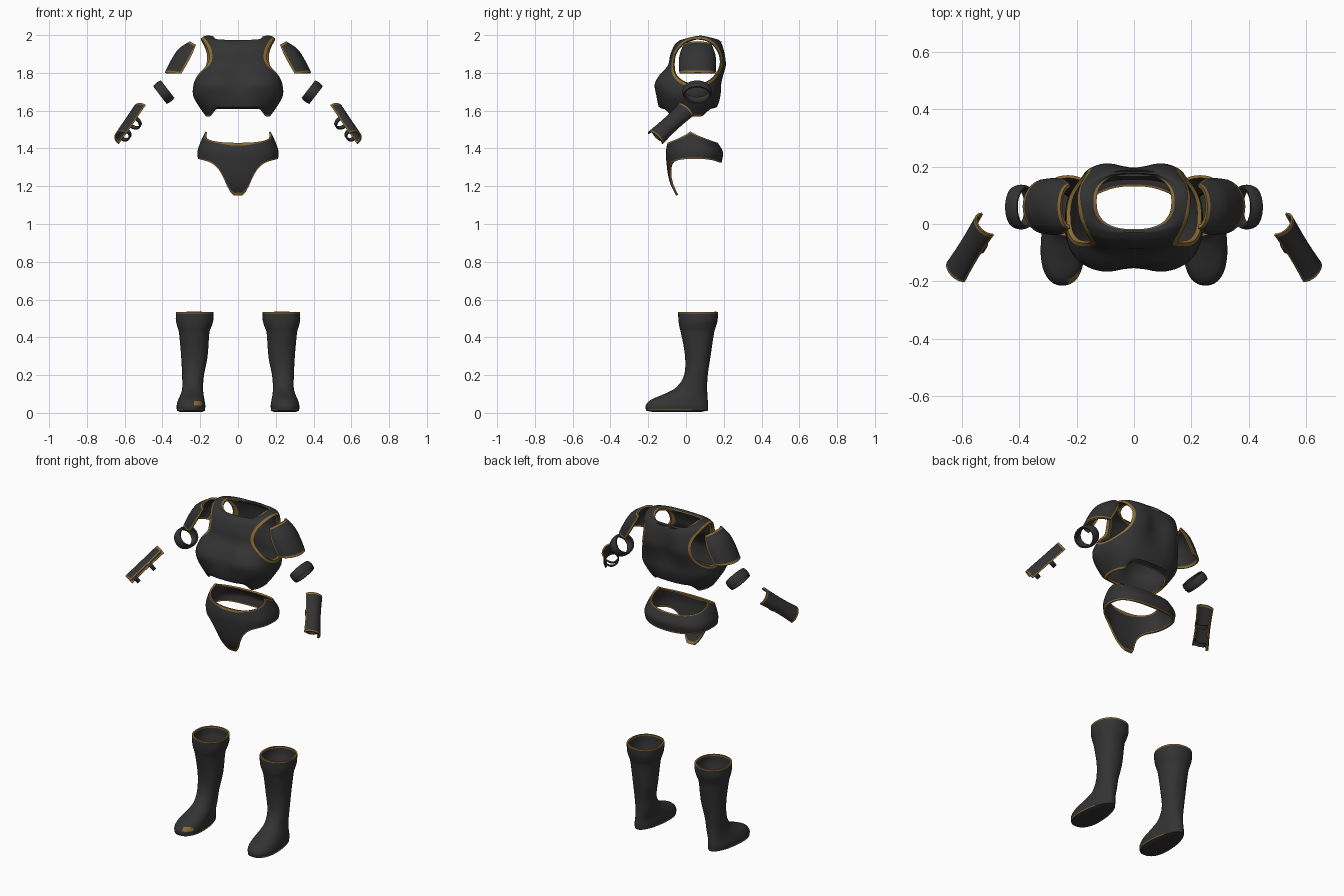
import bpy, bmesh, math
from mathutils import Vector

if "Cube" in bpy.data.objects:
    bpy.data.objects.remove(bpy.data.objects["Cube"])


def material(name, rgb):
    m = bpy.data.materials.new(name)
    m.diffuse_color = (*rgb, 1)
    m.use_nodes = True
    m.node_tree.nodes["Principled BSDF"].inputs["Base Color"].default_value = m.diffuse_color
    return m


DARK = material("dark_leather", (0.033, 0.033, 0.034))
GOLD = material("gold_trim", (0.25, 0.145, 0.035))


def spline(rows, x):
    """Smooth lookup through rows of (parameter, values...)."""
    x = min(max(x, rows[0][0]), rows[-1][0])
    i = max(k for k in range(len(rows) - 1) if rows[k][0] <= x)
    a, b = rows[i], rows[i + 1]
    p, n = rows[max(i - 1, 0)], rows[min(i + 2, len(rows) - 1)]
    h = b[0] - a[0]
    t = (x - a[0]) / h
    out = []
    for j in range(1, len(a)):
        ma = (b[j] - p[j]) / (b[0] - p[0]) * h
        mb = (n[j] - a[j]) / (n[0] - a[0]) * h
        out.append((2*t**3 - 3*t*t + 1) * a[j] + (t**3 - 2*t*t + t) * ma
                   + (3*t*t - 2*t**3) * b[j] + (t**3 - t*t) * mb)
    return out


def oval(ang, hw, yf, yb, e=2.0):
    """Point on a superellipse; angle 0 faces the front."""
    s, c = math.sin(ang), math.cos(ang)
    sx = math.copysign(abs(s) ** (2 / e), s)
    cy = math.copysign(abs(c) ** (2 / e), c)
    return hw * sx, (yf + yb) / 2 - (yb - yf) / 2 * cy


def apply_all(ob):
    bpy.ops.object.select_all(action='DESELECT')
    ob.select_set(True)
    bpy.context.view_layer.objects.active = ob
    for m in list(ob.modifiers):
        bpy.ops.object.modifier_apply(modifier=m.name)


def smooth(ob):
    apply_all(ob)
    bpy.ops.object.shade_smooth_by_angle(angle=math.radians(40))


def new_object(name, bm):
    me = bpy.data.meshes.new(name)
    bm.to_mesh(me)
    bm.free()
    ob = bpy.data.objects.new(name, me)
    bpy.context.collection.objects.link(ob)
    me.materials.append(DARK)
    me.materials.append(GOLD)
    return ob


def shell(name, f, nu, nv, closed=True, thick=0.012, trim=(0, 0, 0),
          rim=True, mirror=False):
    """Sheet f(u, v), given thickness; trim = gold border at sides, start, end."""
    tu, t0, t1 = trim

    def steps(n, a, b):
        inner = [k / n for k in range(1, n)]
        return [0] + ([a] if a else []) + inner + ([1 - b] if b else []) + [1]
    us = [k / nu for k in range(nu)] if closed else steps(nu, tu, tu)
    vs = steps(nv, t0, t1)
    bm = bmesh.new()
    g = [[bm.verts.new(f(u, v)) for u in us] for v in vs]
    cols = len(us) if closed else len(us) - 1
    for r in range(len(vs) - 1):
        for c in range(cols):
            d = (c + 1) % len(us)
            face = bm.faces.new((g[r][c], g[r][d], g[r + 1][d], g[r + 1][c]))
            gold = (t0 and r == 0) or (t1 and r == len(vs) - 2)
            gold = gold or (tu and not closed and c in (0, cols - 1))
            face.material_index = 1 if gold else 0
    bmesh.ops.remove_doubles(bm, verts=bm.verts, dist=0.0003)
    bmesh.ops.recalc_face_normals(bm, faces=bm.faces)
    ob = new_object(name, bm)
    if mirror:
        m = ob.modifiers.new("mirror", 'MIRROR')
        m.use_mirror_merge = False
    s = ob.modifiers.new("thickness", 'SOLIDIFY')
    s.thickness = thick
    s.offset = -1
    s.material_offset_rim = 1 if rim else 0
    return ob


# Chest armour: step, z, half width, front y, back y, squareness
CHEST = [(0, 1.57, .17, -.125, .135, 2.4), (1, 1.62, .205, -.145, .165, 2.5),
         (2, 1.68, .238, -.162, .185, 2.7), (3, 1.74, .235, -.174, .192, 2.9),
         (4, 1.79, .22, -.147, .205, 3), (5, 1.84, .205, -.10, .219, 3.1),
         (6, 1.90, .20, -.083, .211, 3.1), (7, 1.95, .20, -.06, .195, 2.9),
         (8, 1.983, .195, -.035, .18, 2.7), (9, 1.997, .168, -.027, .177, 2.5),
         (10, 1.995, .13, -.018, .175, 2.5)]


def chest(u, v):
    ang = u * math.tau
    i = v * 10
    z, hw, yf, yb, e = spline(CHEST, i)
    x, y = oval(ang, hw, yf, yb, e)
    mid = math.exp(-(x / .065) ** 2)
    if y < 0:
        y += .03 * mid * math.exp(-((z - 1.76) / .07) ** 2)
    else:
        y -= .026 * mid * math.exp(-((z - 1.83) / .10) ** 2)
    t = min(max((.145 - abs(x)) / .03, 0), 1)
    z += .04 * t * max(0, 1 - i)                      # raised hem between side tabs
    z -= .036 * max(0, i - 7) / 3 * abs(math.cos(ang)) ** 1.2   # dipped neckline
    return x, y, z


def arm_cutter(grow):
    """Flared oval plugs through both arm openings."""
    bm = bmesh.new()
    for side in (-1, 1):
        rings = [[bm.verts.new((side * x, .058 + (ry + grow) * math.cos(a),
                                1.865 + (rz + grow) * math.sin(a)))
                  for a in (k * math.tau / 48 for k in range(48))]
                 for x, ry, rz in ((.13 - grow, .113, .093), (.27, .168, .14))]
        for k in range(48):
            j = (k + 1) % 48
            bm.faces.new((rings[0][k], rings[0][j], rings[1][j], rings[1][k]))
        bm.faces.new(rings[0])
        bm.faces.new(rings[1])
    for face in bm.faces:
        face.material_index = 1
    bmesh.ops.recalc_face_normals(bm, faces=bm.faces)
    ob = new_object("arm_opening_cutter", bm)
    ob.hide_render = True
    return ob


def cut(ob, tool, operation):
    b = ob.modifiers.new("arm_openings", 'BOOLEAN')
    b.operation = operation
    b.solver = 'EXACT'
    b.object = tool


torso = shell("chest_armour", chest, 72, 30, thick=.013, trim=(0, .02, .03))
apply_all(torso)
arm_trim = torso.copy()
arm_trim.data = torso.data.copy()
arm_trim.name = "arm_opening_trim"
bpy.context.collection.objects.link(arm_trim)
small, big = arm_cutter(0), arm_cutter(.012)
cut(torso, big, 'DIFFERENCE')
cut(arm_trim, big, 'INTERSECT')
cut(arm_trim, small, 'DIFFERENCE')
smooth(torso)
smooth(arm_trim)
for p in arm_trim.data.polygons:
    p.material_index = 1
for ob in (small, big):
    bpy.data.objects.remove(ob)

# Hip guard: z, half width, front y, back y; and hem height by x
HIP = [(1.15, .21, -.052, .19), (1.21, .21, -.082, .19), (1.265, .21, -.096, .19),
       (1.33, .21, -.104, .19), (1.38, .215, -.107, .196), (1.43, .20, -.098, .168),
       (1.49, .172, -.085, .13)]
HEM = [(0, 1.15), (.025, 1.152), (.05, 1.185), (.075, 1.24), (.10, 1.285),
       (.14, 1.322), (.21, 1.345)]


def hip(u, v):
    ang = u * math.tau
    c = math.cos(ang)
    x0, _ = oval(ang, .21, -.1, .19, 2.4)
    low = spline(HEM, abs(x0))[0] if c > 0 else 1.345 - .02 * c * c
    top = 1.49 - .06 * abs(c) ** .75
    z = low + (top - low) * v
    hw, yf, yb = spline(HIP, z)
    x, y = oval(ang, hw, yf, yb, 2.4)
    return x, y, z


smooth(shell("hip_guard", hip, 88, 14, thick=.011, trim=(0, .055, .055)))

# Boots: z, centre x, half width, front y, back y, toe widening
BOOT = [(0, .535, .23, .099, -.042, .17, 0), (1, .49, .23, .099, -.04, .167, 0),
        (2, .455, .231, .09, -.035, .158, 0), (3, .42, .232, .08, -.026, .148, 0),
        (4, .30, .231, .07, -.005, .13, 0), (5, .20, .238, .058, -.01, .115, 0),
        (6, .135, .24, .055, -.052, .112, 0), (7, .10, .243, .06, -.115, .113, .1),
        (8, .07, .247, .068, -.185, .115, .2), (9, .04, .249, .074, -.213, .117, .22),
        (10, .012, .249, .073, -.212, .116, .22)]


def boot(side):
    def f(u, v):
        ang = u * math.tau
        i = v * 11
        z, xc, hw, yf, yb, toe = spline(BOOT, i)
        x, y = oval(ang, hw, yf, yb, 2.2)
        x *= 1 + toe * math.cos(ang)
        if i > 10.01:                                 # flat sole
            k = min(max(0, (11 - i) * 1.05), 1)
            x, y, z = x * k, -.05 + (y + .05) * k, .005
        return side * (xc + x), y, z
    return f


for side, label in ((-1, "left"), (1, "right")):
    ob = shell(label + "_boot", boot(side), 40, 44, thick=.01, trim=(0, .016, 0))
    for p in ob.data.polygons:
        c = p.center
        # gold welt along the front of the sole
        if .011 < c.z < .0175 and -.2 < c.y < .03:
            p.material_index = 1
        # worn gold toe patch
        if side < 0 and .04 < c.z < .065 and c.y < -.165 and -.24 < c.x < -.18:
            p.material_index = 1
    smooth(ob)

# Shoulder plates: half tubes over the upper arm
PAD = [(0, .225, 1.95, .035, .075), (.3, .25, 1.898, .07, .094),
       (.65, .279, 1.845, .077, .099), (1, .307, 1.797, .073, .096)]


def pad(u, v):
    a = (u - .5) * math.radians(190)
    x, z, depth, w = spline(PAD, v)
    r = depth * math.cos(a)
    low = .035 * v * v * math.cos(a)                  # outer side hangs lower
    return x + .88 * r + .474 * low, .061 + w * math.sin(a), z + .474 * r - .88 * low


smooth(shell("shoulder_plates", pad, 20, 14, closed=False, trim=(.042, .055, .065),
             mirror=True))


# Upper arm bands
def band(u, v):
    a, w = u * math.tau, (v - .5) * .052
    k = 1 - .075 * (2 * v - 1) ** 2
    r = .063 * k * math.cos(a)
    return .393 + .79 * w + .61 * r, .059 + .078 * k * math.sin(a), 1.698 - .61 * w + .79 * r


smooth(shell("arm_bands", band, 40, 6, thick=.009, rim=False, mirror=True))

# Forearm guards with two straps underneath
START, END = Vector((.512, 0, 1.603)), Vector((.613, -.163, 1.453))
AXIS = (END - START).normalized()
OUT = Vector((.81, 0, .586))
OUT = (OUT - AXIS * OUT.dot(AXIS)).normalized()
ACROSS = AXIS.cross(OUT)


def guard(u, v):
    a = (u - .5) * math.pi * 1.05
    r = .053 - .006 * math.sin(v * math.pi)
    return START.lerp(END, v) + OUT * .044 * math.cos(a) + ACROSS * r * math.sin(a)


smooth(shell("forearm_guards", guard, 16, 10, closed=False, thick=.008,
             trim=(.055, .045, .035), mirror=True))


def strap(pos, drop):
    def f(u, v):
        a = (u + .5) * math.pi
        c = START.lerp(END, pos) + AXIS * (v - .5) * .022
        return c + OUT * drop * math.cos(a) + ACROSS * .04 * math.sin(a)
    return f


for label, pos, drop in (("upper", .42, .046), ("wrist", .87, .034)):
    smooth(shell(label + "_forearm_straps", strap(pos, drop), 16, 2, closed=False,
                 thick=.007, rim=False, mirror=True))
